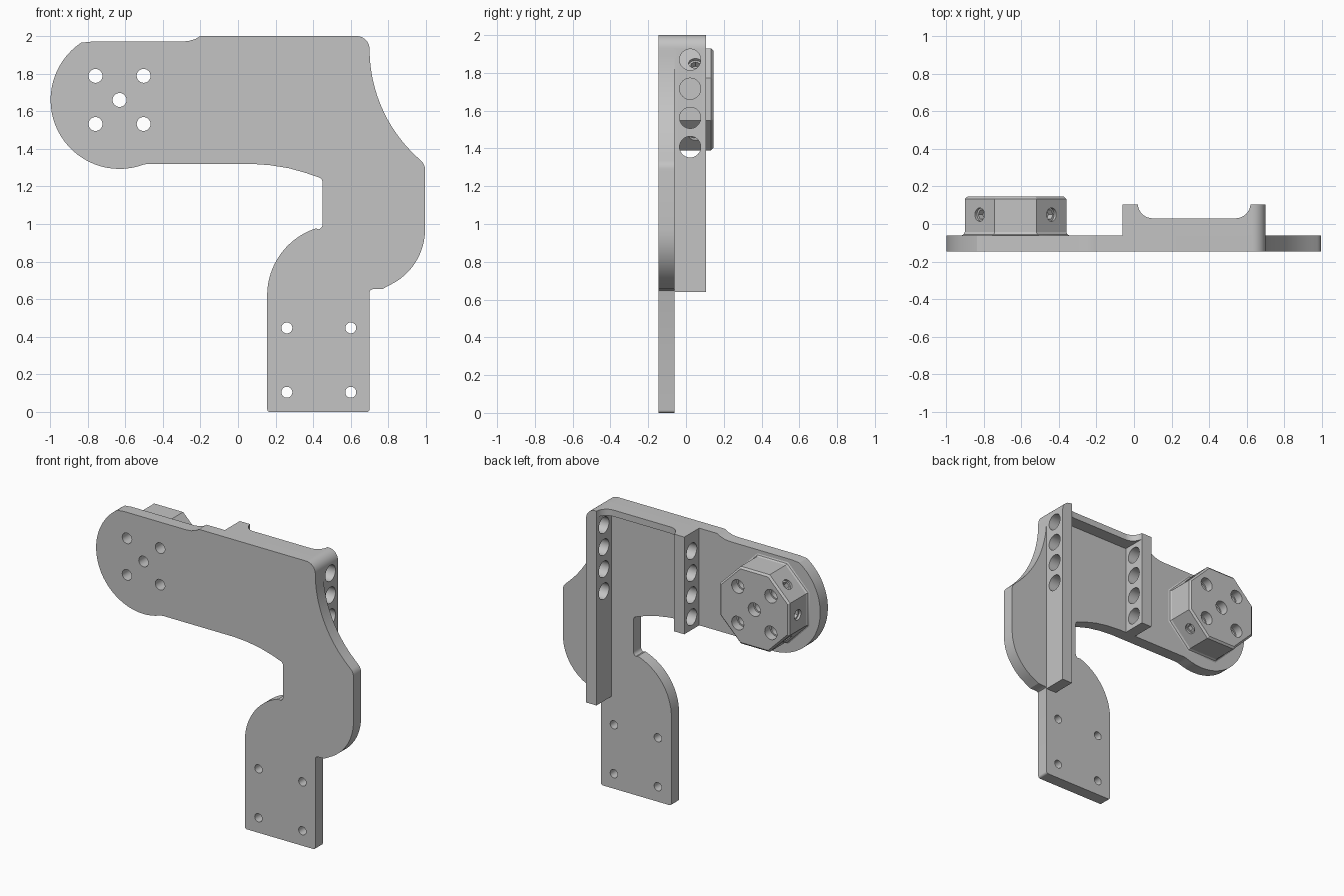
import bpy, bmesh
from math import radians, sin, cos, pi
from mathutils import Matrix, Vector

if "Cube" in bpy.data.objects:
    bpy.data.objects.remove(bpy.data.objects["Cube"])

GREY = (0.55, 0.55, 0.55, 1)
metal = bpy.data.materials.new("plain grey")
metal.use_nodes = True
metal.diffuse_color = GREY
metal.node_tree.nodes["Principled BSDF"].inputs["Base Color"].default_value = GREY

BACK, FRONT = -0.06, -0.145      # rear and front face of the plate
RIB_BACK = 0.105
BX, BZ = -0.63, 1.66             # boss centre


def arc(cx, cz, r, a, b, n=12):
    """Points on a circle from angle a to b in degrees."""
    angles = [radians(a + (b - a) * i / n) for i in range(n + 1)]
    return [(cx + r * cos(t), cz + r * sin(t)) for t in angles]


def make(name, bm):
    bmesh.ops.recalc_face_normals(bm, faces=bm.faces)
    mesh = bpy.data.meshes.new(name)
    bm.to_mesh(mesh)
    bm.free()
    mesh.materials.append(metal)
    obj = bpy.data.objects.new(name, mesh)
    bpy.context.collection.objects.link(obj)
    return obj


def loft(name, rings):
    """Closed solid through rings of equal point count."""
    bm = bmesh.new()
    loops = [[bm.verts.new(p) for p in ring] for ring in rings]
    for low, high in zip(loops, loops[1:]):
        for i in range(len(low)):
            bm.faces.new((low[i - 1], low[i], high[i], high[i - 1]))
    bm.faces.new(loops[0])
    bm.faces.new(loops[-1])
    return make(name, bm)


def slab(name, outline, y0, y1):
    return loft(name, [[(x, y, z) for x, z in outline] for y in (y0, y1)])


def drill(obj, holes):
    """holes: list of (centre, direction, radius, half length, sides)."""
    bm = bmesh.new()
    for centre, direction, r, half, sides in holes:
        turn = Vector(direction).to_track_quat("Z", "Y").to_matrix().to_4x4()
        bmesh.ops.create_cone(bm, cap_ends=True, segments=sides, radius1=r, radius2=r,
                              depth=2 * half, matrix=Matrix.Translation(centre) @ turn)
    cutter = make("hole_cutter", bm)
    cutter.hide_render = True
    mod = obj.modifiers.new("holes", "BOOLEAN")
    mod.operation, mod.solver, mod.object = "DIFFERENCE", "EXACT", cutter
    bpy.context.view_layer.update()
    cut = bpy.data.meshes.new_from_object(obj.evaluated_get(bpy.context.evaluated_depsgraph_get()))
    obj.modifiers.clear()
    obj.data = cut
    bpy.data.objects.remove(cutter)


# Main plate outline, counter-clockwise from the rounded arm end
outline = [(-0.30, 1.97), (-0.78, 1.97)]
outline += arc(BX, BZ, 0.367, 124, 290, 32)
outline += [(-0.48, 1.32), (0.07, 1.32), (0.17, 1.313), (0.27, 1.297), (0.36, 1.272)]
outline += arc(0.42, 1.22, 0.03, 65, 0, 4)
outline += arc(0.42, 1.0, 0.03, 0, -70, 4)
outline += arc(0.53, 0.62, 0.375, 108, 180, 16)
outline += arc(0.17, 0.015, 0.015, 180, 270, 4) + arc(0.685, 0.015, 0.015, 270, 360, 4)
outline += [(0.70, 0.638), (0.704, 0.648), (0.715, 0.653), (0.77, 0.655)]
outline += arc(0.67, 0.97, 0.325, -64, 0)
outline += arc(0.935, 1.29, 0.06, 0, 48, 5)
outline += arc(1.478, 1.93, 0.778, 227, 180, 18)
outline += arc(0.63, 1.93, 0.07, 0, 90, 8)
outline += [(-0.20, 2.0), (-0.225, 1.985), (-0.26, 1.974)]
plate = slab("bracket_plate", outline, FRONT, BACK)

arm_holes = [(BX, BZ)] + [(BX + sx * 0.128, BZ + sz * 0.128) for sx in (-1, 1) for sz in (-1, 1)]
mount_holes = [(x, z) for x in (0.26, 0.60) for z in (0.105, 0.447)]
drill(plate, [((x, 0, z), (0, 1, 0), 0.037, 0.4, 32) for x, z in arm_holes]
      + [((x, 0, z), (0, 1, 0), 0.029, 0.4, 32) for x, z in mount_holes])

# Two upright ribs with a row of cross holes
inner_rib = slab("inner_rib", [(-0.06, 1.32), (0.02, 1.32), (0.02, 2), (-0.06, 2)], BACK, RIB_BACK)
outer_rib = slab("outer_rib", [(0.62, 2), (0.62, 0.64), (0.70, 0.64)]
                 + arc(0.63, 1.93, 0.07, 0, 90, 8), BACK, RIB_BACK)
for rib in (inner_rib, outer_rib):
    x = 0.66 if rib is outer_rib else -0.02
    drill(rib, [((x, 0.022, 1.87 - 0.154 * i), (1, 0, 0), 0.056, 0.1, 40) for i in range(4)])

# Top flange curving up into both ribs
flange_edge = ([(0.02, BACK), (0.02, RIB_BACK)] + arc(0.10, 0.11, 0.08, 184, 270, 8)
               + arc(0.54, 0.11, 0.08, 270, 356, 8) + [(0.62, RIB_BACK), (0.62, BACK)])
loft("top_flange", [[(x, y, z) for x, y in flange_edge] for z in (1.955, 2.0)])

# Octagonal boss with flared foot and chamfered rim
boss_rings = []
for y, apothem in ((BACK, 0.285), (-0.055, 0.276), (-0.043, 0.27), (0.133, 0.27), (0.145, 0.257)):
    r = apothem / cos(pi / 8)
    boss_rings.append([(x, y, z) for x, z in arc(BX, BZ, r, 22.5, 337.5, 7)])
boss = loft("octagon_boss", boss_rings)
drill(boss, [((x, 0, z), (0, 1, 0), 0.037, 0.4, 32) for x, z in arm_holes])
drill(boss, [((x, 0.145, z), (0, 1, 0), 0.047, 0.06, 32) for x, z in arm_holes])

# Side screw sockets: round mouth, then hexagon recess
for radius, half, sides in ((0.036, 0.016, 24), (0.027, 0.05, 6)):
    sockets = []
    for a in (45, 135, 180, 225, 315):
        d = Vector((cos(radians(a)), 0, sin(radians(a))))
        sockets.append((Vector((BX, 0.05, BZ)) + d * 0.27, d, radius, half, sides))
    drill(boss, sockets)

# Smooth round walls, keep real edges sharp
for obj in bpy.context.collection.objects:
    if obj.type == "MESH" and metal.name in obj.data.materials:
        bpy.ops.object.select_all(action="DESELECT")
        obj.select_set(True)
        bpy.context.view_layer.objects.active = obj
        bpy.ops.object.shade_smooth_by_angle(angle=radians(25))
